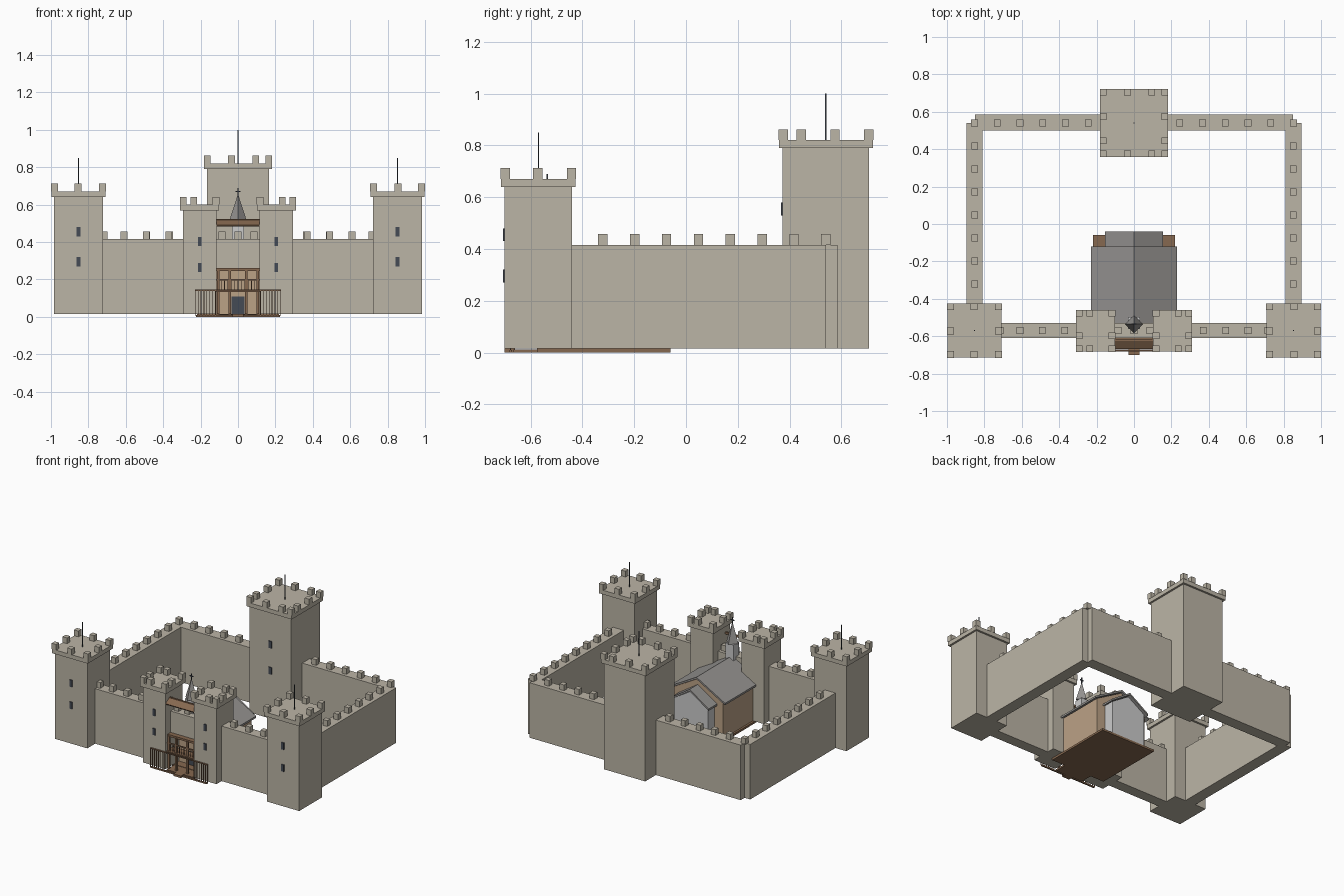
import bpy, bmesh, math
from mathutils import Matrix, Vector

if "Cube" in bpy.data.objects:
    bpy.data.objects.remove(bpy.data.objects["Cube"])


def material(name, r, g, b):
    m = bpy.data.materials.new(name)
    m.diffuse_color = (r, g, b, 1)
    m.use_nodes = True
    m.node_tree.nodes["Principled BSDF"].inputs["Base Color"].default_value = m.diffuse_color
    return m


STONE = material("stone", .50, .46, .38)
SLATE = material("slate", .30, .29, .28)
DARK = material("dark", .06, .07, .09)
WOOD = material("wood", .24, .14, .08)
TAN = material("tan_plaster", .50, .36, .24)
WHITE = material("white_plaster", .8, .8, .78)


def finish(name, bm, mat):
    bmesh.ops.recalc_face_normals(bm, faces=bm.faces)
    me = bpy.data.meshes.new(name)
    bm.to_mesh(me)
    bm.free()
    me.materials.append(mat)
    ob = bpy.data.objects.new(name, me)
    bpy.context.collection.objects.link(ob)
    return ob


def boxes(name, items, mat, mirror=False):
    """Each item: x0, x1, y0, y1, z0, z1; optionally mirrored in x."""
    bm = bmesh.new()
    todo = list(items)
    if mirror:
        todo += [(-b, -a, *rest) for a, b, *rest in items]
    for x0, x1, y0, y1, z0, z1 in todo:
        m = Matrix.Translation(((x0 + x1) / 2, (y0 + y1) / 2, (z0 + z1) / 2))
        m = m @ Matrix.Diagonal((x1 - x0, y1 - y0, z1 - z0, 1))
        bmesh.ops.create_cube(bm, size=1, matrix=m)
    return finish(name, bm, mat)


def prism(name, profile, y0, y1, mat):
    """Extrude an x-z outline along y."""
    bm = bmesh.new()
    f = bm.faces.new([bm.verts.new((x, y0, z)) for x, z in profile])
    ext = bmesh.ops.extrude_face_region(bm, geom=[f])
    vs = [v for v in ext["geom"] if isinstance(v, bmesh.types.BMVert)]
    bmesh.ops.translate(bm, verts=vs, vec=(0, y1 - y0, 0))
    return finish(name, bm, mat)


def steps(a, b, step):
    n = int((b - a) / step - .2)
    return [a + i * step for i in range(n + 1)] + [b]


def merlon(x, y, z, s=.018, h=.042):
    return (x - s, x + s, y - s, y + s, z, z + h)


def tower(name, cx, cy, hx, hy, ztop, mirror, step=.13):
    """Shaft, overhanging cap and a ring of merlons."""
    ov = .014
    parts = [(cx - hx, cx + hx, cy - hy, cy + hy, .015, ztop - .03),
             (cx - hx - ov, cx + hx + ov, cy - hy - ov, cy + hy + ov, ztop - .03, ztop)]
    ex, ey = hx - .002, hy - .002
    xs = steps(cx - ex, cx + ex, step)
    ys = [2 * cy - y for y in steps(cy - ey, cy + ey, step)]
    spots = {(x, y) for x in xs for y in ys if x in (xs[0], xs[-1]) or y in (ys[0], ys[-1])}
    parts += [merlon(x, y, ztop) for x, y in sorted(spots)]
    boxes(name, parts, STONE, mirror)


# Towers
tower("corner_towers", .853, -.57, .13, .13, .67, True)
tower("gate_towers", .205, -.572, .09, .097, .60, True, .12)
tower("keep", 0, .54, .167, .167, .82, False)

# Curtain walls with merlons
W = .415
walls = [(.29, .73, -.61, -.53, .015, W), (.16, .85, .50, .585, .015, W),
         (.81, .895, -.45, .54, .015, W)]
walls += [merlon(x, -.57, W) for x in (.37, .49, .61, .715)]
walls += [merlon(.245 + .1215 * i, .54, W) for i in range(6)]
walls += [merlon(.852, .417 - .123 * i, W) for i in range(7)]
boxes("curtain_walls", walls, STONE, True)

# Wall bridging the gate
boxes("gate_bridge", [(-.12, .12, -.61, -.53, .26, W)]
      + [merlon(x, -.57, W) for x in (-.085, 0, .085)], STONE)

# Window slits
boxes("tower_windows",
      [(.843, .863, -.707, -.698, z, z + .05) for z in (.27, .43)]
      + [(.195, .215, -.676, -.667, z, z + .048) for z in (.24, .38)], DARK, True)
boxes("keep_windows", [(-.012, .012, .366, .375, z, z + .05) for z in (.34, .53)], DARK)

# Flag poles
boxes("side_poles", [(.851, .855, -.572, -.568, .67, .85)], DARK, True)
boxes("keep_pole", [(-.0025, .0025, .5375, .5425, .82, 1.0)], DARK)

# House inside: floor, nave and apse
boxes("house_floor", [(-.22, .22, -.575, -.06, 0, .015)], WOOD)
prism("nave", [(-.205, .015), (.205, .015), (.205, .28), (0, .395), (-.205, .28)],
      -.515, -.135, TAN)
prism("apse", [(-.135, .015), (.135, .015), (.135, .25), (0, .335), (-.135, .25)],
      -.14, -.06, WHITE)


def roof(name, half, eave, ridge, y0, y1, t=.014):
    prism(name, [(-half, eave), (0, ridge - t), (half, eave), (half, eave + t),
                 (0, ridge), (-half, eave + t)], y0, y1, SLATE)


roof("nave_roof", .23, .27, .413, -.53, -.12)
roof("apse_roof", .155, .24, .355, -.135, -.04)

# Belfry, spire and cross
boxes("belfry", [(-.032, .032, -.562, -.498, .38, .51)], WHITE)
bm = bmesh.new()
bmesh.ops.create_cone(bm, cap_ends=True, segments=4, radius1=.048, radius2=.001, depth=.145,
                      matrix=Matrix.Translation((0, -.535, .582)))
finish("spire", bm, SLATE)
boxes("spire_cross", [(-.003, .003, -.538, -.532, .645, .69),
                      (-.014, .014, -.538, -.532, .668, .674)], DARK)

# Sloping gate canopy between the towers
bm = bmesh.new()
m = Matrix.Translation((0, -.642, .502)) @ Matrix.Rotation(math.radians(32), 4, 'X')
bmesh.ops.create_cube(bm, size=1, matrix=m @ Matrix.Diagonal((.23, .058, .01, 1)))
finish("gate_canopy", bm, WOOD)
boxes("canopy_ridge", [(-.115, .115, -.626, -.614, .508, .522)], WOOD)

# Timber gallery in the gateway
gallery = [(-.115, .115, -.66, -.58, .132, .145), (-.115, .115, -.645, -.60, .245, .26),
           (-.115, .115, -.65, -.642, .195, .203)]
gallery += [(x - .007, x + .007, -.65, -.636, .015, .25) for x in (-.105, -.045, .045, .105)]
gallery += [(x - .002, x + .002, -.648, -.644, .145, .195)
            for x in [-.09 + .018 * i for i in range(11)]]
boxes("gate_gallery", gallery, WOOD)
boxes("house_door", [(-.035, .035, -.522, -.513, .015, .11)], DARK)
boxes("gate_step", [(-.11, .11, -.665, -.57, 0, .012), (-.03, .03, -.70, -.66, 0, .015)], WOOD)

# Railing in front of the gate towers
rail = [(0, .23, -.682, -.674, .138, .145), (0, .225, -.682, -.672, 0, .01)]
rail += [(x - .002, x + .002, -.680, -.676, .005, .14)
         for x in [.12 + .0155 * i for i in range(8)]]
boxes("front_railing", rail, WOOD, True)
